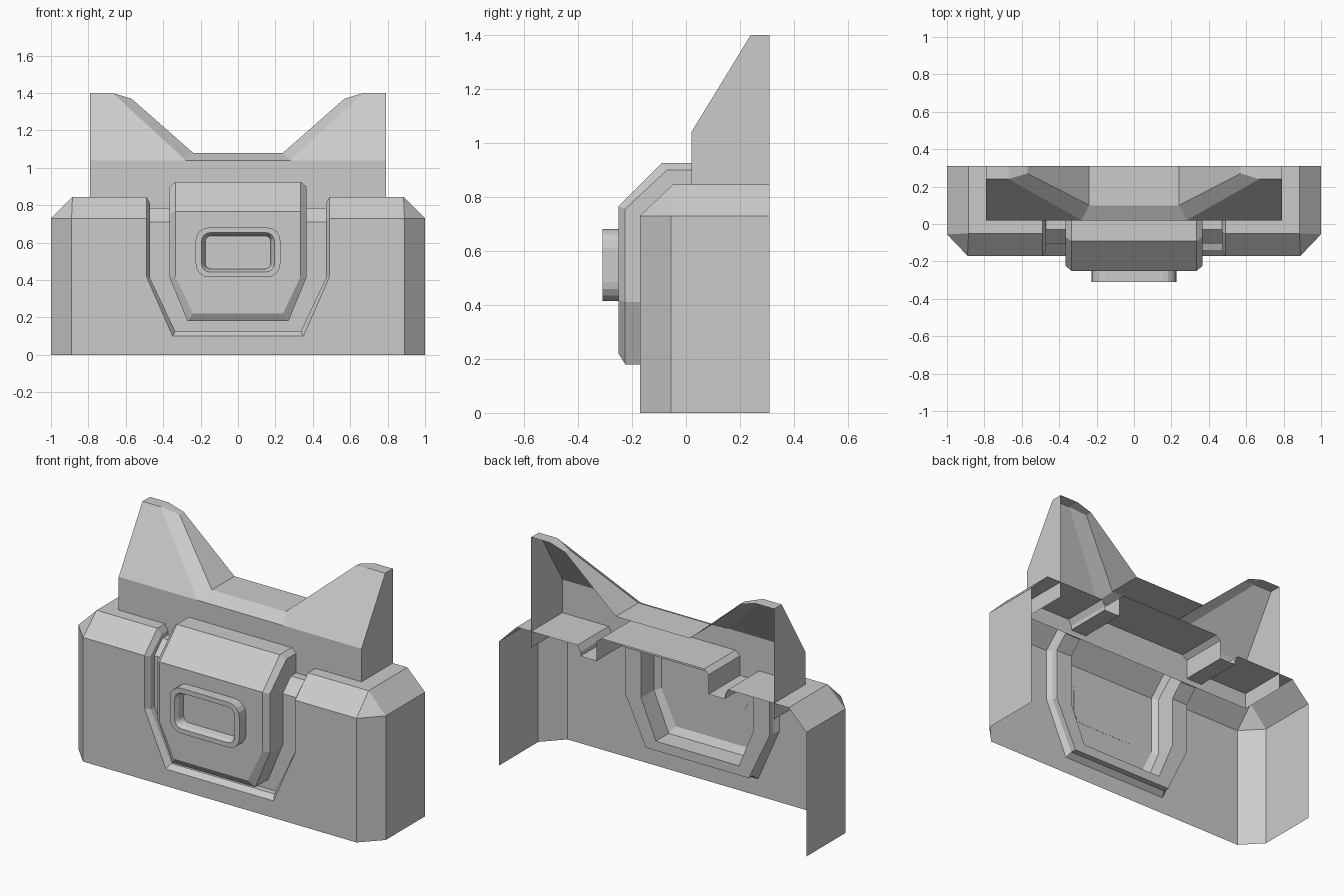
import bpy, bmesh
from math import sin, cos, pi

if "Cube" in bpy.data.objects:
    bpy.data.objects.remove(bpy.data.objects["Cube"])


def finish(name, bm):
    bmesh.ops.remove_doubles(bm, verts=bm.verts, dist=1e-5)
    bmesh.ops.recalc_face_normals(bm, faces=bm.faces)
    me = bpy.data.meshes.new(name)
    bm.to_mesh(me)
    bm.free()
    ob = bpy.data.objects.new(name, me)
    bpy.context.collection.objects.link(ob)
    return ob


def face(bm, pts):
    pts = [p for i, p in enumerate(pts) if p != pts[i - 1]]
    bm.faces.new([bm.verts.new(p) for p in pts])


def mirrored(pts):
    return [(-x, y, z) for x, y, z in pts]


def bridge(bm, a, b, centre=True):
    """Join two half loops, their mirror images and the bottom span."""
    for i in range(len(a) - 1):
        quad = [a[i], a[i + 1], b[i + 1], b[i]]
        face(bm, quad)
        face(bm, mirrored(quad))
    if centre:
        face(bm, [a[-1], b[-1]] + mirrored([b[-1], a[-1]]))


def half_loop(x, y, z_front, y_top, z_top, z_elbow, x_low, z_low):
    """Half of a U loop: over the top, down the slope and front to the bottom."""
    return [(x, BACK, z_top), (x, y_top, z_top), (x, y, z_front),
            (x, y, z_elbow), (x_low, y, z_low)]


BACK = 0.31
rim_outer = half_loop(0.49, -0.17, 0.73, -0.05, 0.845, 0.42, 0.35, 0.10)
rim_inner = half_loop(0.47, -0.14, 0.72, -0.04, 0.81, 0.41, 0.335, 0.125)
groove_outer = half_loop(0.47, -0.105, 0.71, -0.03, 0.785, 0.41, 0.335, 0.125)
groove_inner = half_loop(0.365, -0.105, 0.71, -0.03, 0.785, 0.41, 0.27, 0.18)
pod_outer = half_loop(0.365, -0.225, 0.755, -0.07, 0.90, 0.41, 0.27, 0.18)
pod_inner = half_loop(0.335, -0.25, 0.765, -0.09, 0.925, 0.42, 0.24, 0.22)
shoulder = [(0.885, BACK, 0.845), (0.885, -0.05, 0.845), (0.89, -0.17, 0.73),
            (0.89, -0.17, 0.42), (0.89, -0.17, 0)]
corner = [(1, BACK, 0.73), (1, -0.055, 0.73), (1, -0.055, 0.73),
          (1, -0.055, 0.42), (1, -0.055, 0)]

# Body shell with chamfered shoulders, open at back and bottom
bm = bmesh.new()
bridge(bm, rim_outer, shoulder)
bridge(bm, shoulder, corner, centre=False)
side = [corner[0], corner[1], corner[4], (1, BACK, 0)]
face(bm, side)
face(bm, mirrored(side))
finish("body_shell", bm)

# Groove around the centre pod
bm = bmesh.new()
bridge(bm, rim_outer, rim_inner)
bridge(bm, rim_inner, groove_outer)
bridge(bm, groove_outer, groove_inner)
finish("groove", bm)

# Raised centre pod
bm = bmesh.new()
bridge(bm, groove_inner, pod_outer)
bridge(bm, pod_outer, pod_inner)
for p, q in zip(pod_inner, pod_inner[1:]):
    face(bm, [p, q] + mirrored([q, p]))
finish("centre_pod", bm)

# Eared upper housing, open at back and bottom
bm = bmesh.new()
LOW = 0.75
front = [(0.28, 0.02, 1.04), (0.67, 0.24, 1.4), (0.79, 0.24, 1.4)]
crest = [(0.24, 0.10, 1.08), (0.57, 0.27, 1.37), (0.67, 0.24, 1.4), (0.79, 0.24, 1.4)]
rear = [(x, BACK, z) for x, y, z in crest]
base = (0.79, 0.02, 1.04)
halves = [
    front + [base],                                               # ear slope
    [front[0], crest[0], crest[1], front[1]],                     # inner bevel
    [base, front[2], rear[3], (0.79, BACK, LOW), (0.79, 0.02, LOW)],  # side wall
]
halves += [[crest[i], crest[i + 1], rear[i + 1], rear[i]] for i in range(3)]
for pts in halves:
    face(bm, pts)
    face(bm, mirrored(pts))
face(bm, [front[0], crest[0]] + mirrored([crest[0], front[0]]))
face(bm, [crest[0], rear[0]] + mirrored([rear[0], crest[0]]))
face(bm, [(0.79, 0.02, LOW), base, front[0]]
     + mirrored([front[0], base, (0.79, 0.02, LOW)]))
finish("eared_housing", bm)


# Rounded window frame with a recessed pane
def rounded_rect(hw, hh, r, y, zc=0.548, seg=4):
    pts = []
    for k, (sx, sz) in enumerate([(1, 1), (-1, 1), (-1, -1), (1, -1)]):
        for i in range(seg + 1):
            a = (k + i / seg) * pi / 2
            pts.append((sx * (hw - r) + r * cos(a), y, zc + sz * (hh - r) + r * sin(a)))
    return pts


bm = bmesh.new()
rings = [rounded_rect(0.226, 0.133, 0.07, -0.249),
         rounded_rect(0.226, 0.133, 0.07, -0.31),
         rounded_rect(0.195, 0.105, 0.045, -0.31),
         rounded_rect(0.183, 0.095, 0.035, -0.29),
         rounded_rect(0.175, 0.088, 0.03, -0.255)]
for a, b in zip(rings, rings[1:]):
    for i in range(len(a)):
        face(bm, [a[i - 1], a[i], b[i], b[i - 1]])
face(bm, rings[0])
face(bm, rings[-1])
finish("window_frame", bm)
